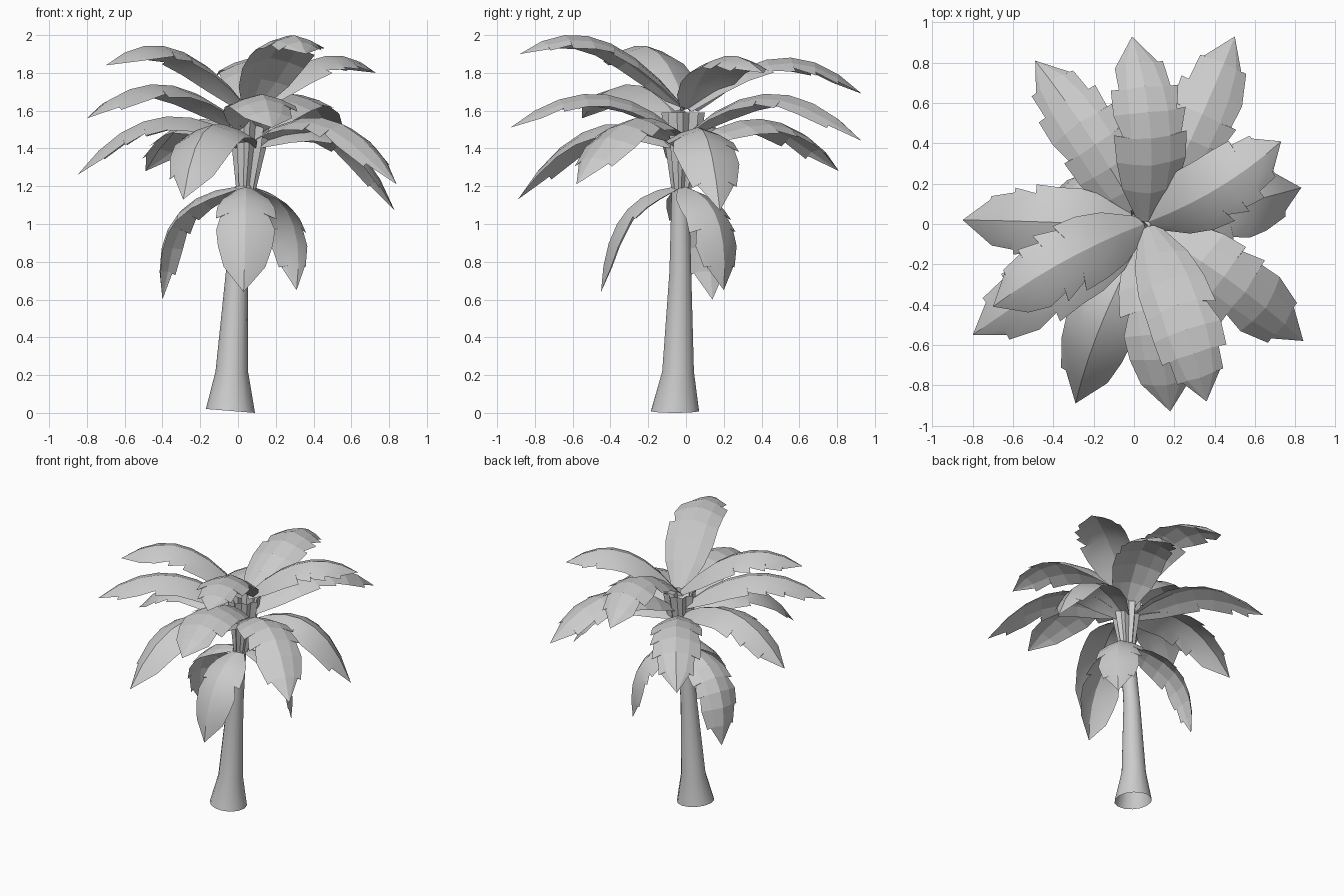
import bpy, bmesh, math, random
from mathutils import Vector

random.seed(11)
if "Cube" in bpy.data.objects:
    bpy.data.objects.remove(bpy.data.objects["Cube"])

grey = bpy.data.materials.new("plain_grey")
grey.use_nodes = True
grey.diffuse_color = (0.6, 0.6, 0.6, 1)
grey.node_tree.nodes["Principled BSDF"].inputs["Base Color"].default_value = (0.6, 0.6, 0.6, 1)


def finish(name, bm, angle):
    mesh = bpy.data.meshes.new(name)
    bm.to_mesh(mesh)
    bm.free()
    mesh.materials.append(grey)
    obj = bpy.data.objects.new(name, mesh)
    bpy.context.collection.objects.link(obj)
    bpy.ops.object.select_all(action='DESELECT')
    obj.select_set(True)
    bpy.context.view_layer.objects.active = obj
    bpy.ops.object.shade_smooth_by_angle(angle=math.radians(angle))


def tube(name, rings, sides, star=1.0, tilt=0.0, angle=40):
    """Open tube through (x, y, z, radius) rings; star < 1 pulls in every other corner."""
    bm = bmesh.new()
    loops = []
    for k, (x, y, z, r) in enumerate(rings):
        loop = []
        for i in range(sides):
            a = math.tau * i / sides
            rr = r * (star if i % 2 else 1)
            lean = tilt * (1 - math.cos(a)) * r if k == 0 else 0
            loop.append(bm.verts.new((x + rr * math.cos(a), y + rr * math.sin(a), z + lean)))
        loops.append(loop)
    for low, high in zip(loops, loops[1:]):
        for i in range(sides):
            j = (i + 1) % sides
            bm.faces.new((low[i], low[j], high[j], high[i]))
    finish(name, bm, angle)


def half_width(t):
    """Leaf outline: short stalk end, broad middle, pointed tip."""
    stops = [(0, .055), (.12, .135), (.25, .175), (.6, .18), (.8, .155), (.92, .095), (1, 0)]
    for (a, wa), (b, wb) in zip(stops, stops[1:]):
        if t <= b:
            return wa + (wb - wa) * (t - a) / (b - a)
    return 0


def frond(name, base, mid, tip, width, droop, crease, segments=7):
    base, mid, tip = Vector(base), Vector(mid), Vector(tip)
    control = 2 * mid - (base + tip) / 2
    # the blade spreads square to the leaf's overall heading
    side = (tip - base).cross(Vector((0, 0, 1))).normalized()

    def frame(t):
        point = base * (1 - t) ** 2 + control * 2 * t * (1 - t) + tip * t * t
        along = ((control - base) * (1 - t) + (tip - control) * t).normalized()
        return point, side.cross(along).normalized()

    def place(t, sign, part, scale):
        point, normal = frame(t)
        w = half_width(t) * width * scale * part
        return point + side * sign * w - normal * w * droop * (0.45 + 0.55 * part)

    bm = bmesh.new()
    ts = [i / segments for i in range(segments + 1)]
    rib = [bm.verts.new(frame(t)[0]) for t in ts]
    for sign in (1, -1):
        inner = [bm.verts.new(place(t, sign, 0.55, 1)) for t in ts[:-1]] + [rib[-1]]
        edge = bm.verts.new(place(0, sign, 1, 1))
        for i in range(segments):
            last = i == segments - 1
            jag = random.choice((0, .6, 1)) if i > 1 and not last else 0
            # toothed edge: blade sweeps forward, then a notch steps back in
            tooth_tip = rib[-1] if last else bm.verts.new(
                place(ts[i + 1] + .02 * jag, sign, 1, 1 + .05 * jag))
            faces = [(rib[i], rib[i + 1], inner[i + 1], inner[i]),
                     (inner[i], inner[i + 1], tooth_tip, edge)]
            edge = tooth_tip
            if jag:
                edge = bm.verts.new(place(ts[i + 1] + .01, sign, 1, 1 - .2 * jag))
                faces.append((inner[i + 1], edge, tooth_tip))
            for face in faces:
                corners = list(dict.fromkeys(face))
                bm.faces.new(corners if sign < 0 else corners[::-1])
    finish(name, bm, crease)


# Trunk with a flared foot, leaning gently
tube("trunk", [(-.04, -.058, 0, .13), (-.033, -.042, .22, .086), (-.005, -.03, .75, .059),
               (.035, -.03, 1.2, .047)], 14, tilt=.08)

# Ribbed crown made by the cut leaf stalks
tube("crown", [(.042, -.025, 1.17, .05), (.058, -.018, 1.4, .09), (.065, -.015, 1.59, .115)],
     16, star=.74, angle=15)

# Leaves: base, middle of the rib, tip, and whether the blade is faceted or soft
facet, soft = 7, 24
top_tier = [
    ((.05, .00, 1.61), (-.34, -.18, 1.93), (-.70, -.41, 1.84), soft),
    ((.07, .01, 1.61), (.42, .18, 1.88), (.73, .41, 1.80), soft),
    ((.07, -.01, 1.62), (.24, -.46, 1.98), (.36, -.88, 1.90), facet),
    ((.07, .01, 1.61), (.08, .49, 1.88), (-.01, .93, 1.69), facet),
]
middle_tier = [
    ((.06, -.04, 1.49), (.12, -.48, 1.69), (.18, -.93, 1.51), facet),
    ((.02, -.02, 1.51), (-.40, -.28, 1.74), (-.80, -.55, 1.56), soft),
    ((.09, .02, 1.49), (.31, .48, 1.69), (.50, .93, 1.44), facet),
    ((.10, -.04, 1.45), (.50, -.30, 1.55), (.84, -.58, 1.21), facet),
]
lower_tier = [
    ((.09, .00, 1.42), (.52, .10, 1.48), (.83, .18, 1.07), soft),
    ((.05, -.06, 1.42), (-.16, -.49, 1.51), (-.29, -.89, 1.13), soft),
    ((.03, .03, 1.43), (-.23, .45, 1.55), (-.49, .81, 1.28), facet),
    ((.02, -.01, 1.45), (-.44, .01, 1.56), (-.85, .02, 1.26), soft),
]
hanging_tier = [
    ((.04, -.05, 1.2), (.04, -.34, 1.04), (.03, -.45, .64), soft),
    ((.01, -.02, 1.2), (-.335, .09, 1.03), (-.40, .14, .60), facet),
    ((.07, -.01, 1.2), (.28, .165, 1.03), (.31, .20, .65), soft),
]
for tier, leaves, width, droop in (("top", top_tier, .98, .4), ("middle", middle_tier, 1.0, .36),
                                   ("lower", lower_tier, .98, .42),
                                   ("hanging", hanging_tier, .87, .4)):
    for n, (base, mid, tip, crease) in enumerate(leaves, 1):
        frond(f"{tier}_leaf_{n}", base, mid, tip, width, droop, crease)
